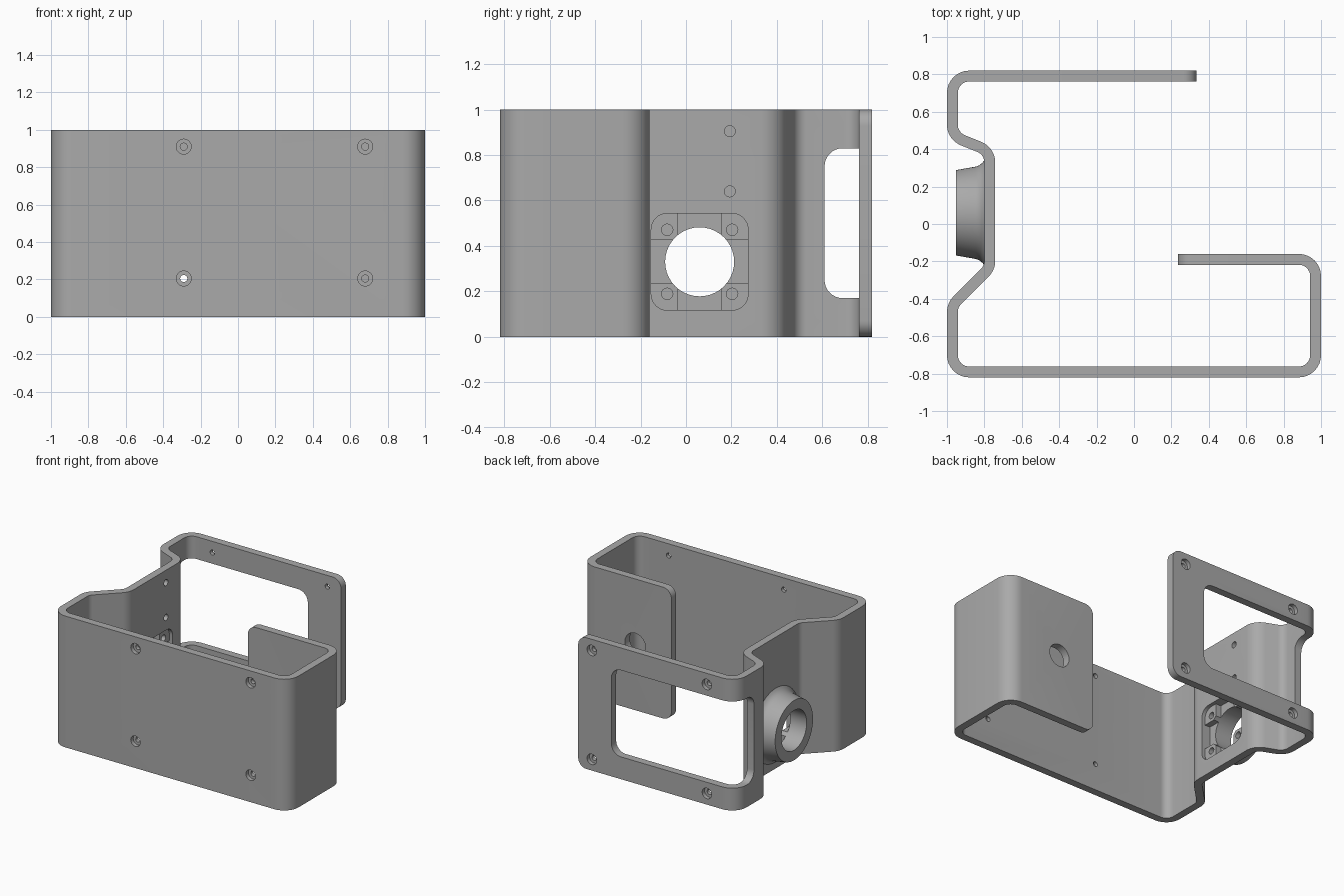
import bpy, bmesh
from math import pi, tan, sin, cos
from mathutils import Vector, Matrix

if "Cube" in bpy.data.objects:
    bpy.data.objects.remove(bpy.data.objects["Cube"])

grey = bpy.data.materials.new("grey plastic")
grey.use_nodes = True
grey.diffuse_color = (0.4, 0.4, 0.4, 1)
grey.node_tree.nodes["Principled BSDF"].inputs["Base Color"].default_value = (0.4, 0.4, 0.4, 1)


def finish(bm, name):
    bmesh.ops.recalc_face_normals(bm, faces=bm.faces)
    me = bpy.data.meshes.new(name)
    bm.to_mesh(me)
    bm.free()
    me.materials.append(grey)
    ob = bpy.data.objects.new(name, me)
    bpy.context.collection.objects.link(ob)
    return ob


def fillet(points, r, steps=8):
    """Round the inner corners of an open path; return (point, normal) pairs."""
    pts = [Vector(p) for p in points]
    side = lambda d: Vector((-d.y, d.x))
    out = [(pts[0], side((pts[1] - pts[0]).normalized()))]
    for a, b, c in zip(pts, pts[1:], pts[2:]):
        d1, d2 = (b - a).normalized(), (c - b).normalized()
        turn = d1.angle_signed(d2)          # clockwise positive
        start = b - d1 * r * tan(abs(turn) / 2)
        s = -1 if turn > 0 else 1
        centre = start + side(d1) * r * s
        for i in range(steps + 1):
            n = Matrix.Rotation(-turn * i / steps, 2) @ side(d1)
            out.append((centre - n * r * s, n))
    out.append((pts[-1], side((pts[-1] - pts[-2]).normalized())))
    return out


def strip(path, half, height):
    """Bent plate following the path, with rounded free ends."""
    bm = bmesh.new()
    rings = []
    for p, n in path:
        a, b = p + n * half, p - n * half
        rings.append([bm.verts.new((q.x, q.y, z))
                      for q, z in ((a, 0), (b, 0), (b, height), (a, height))])
    for r1, r2 in zip(rings, rings[1:]):
        for i in range(4):
            j = (i + 1) % 4
            bm.faces.new((r1[i], r1[j], r2[j], r2[i]))
    corners = []
    for ring in (rings[0], rings[-1]):
        bm.faces.new(ring)
        corners += [bm.edges.get((ring[0], ring[1])), bm.edges.get((ring[2], ring[3]))]
    bmesh.ops.recalc_face_normals(bm, faces=bm.faces)
    bmesh.ops.bevel(bm, geom=corners, offset=0.07, segments=8, profile=0.5, affect='EDGES')
    return finish(bm, "bent_frame")


def box(lo, hi, rounded=None, r=0.07):
    """Box between two corners; rounded(edge direction, edge middle) picks edges."""
    lo, hi = Vector(lo), Vector(hi)
    bm = bmesh.new()
    bmesh.ops.create_cube(bm, size=1)
    for v in bm.verts:
        v.co = Vector([(l + h) / 2 + c * (h - l) for l, h, c in zip(lo, hi, v.co)])
    if rounded:
        edges = [e for e in bm.edges
                 if rounded((e.verts[0].co - e.verts[1].co).normalized(),
                            (e.verts[0].co + e.verts[1].co) / 2)]
        bmesh.ops.bevel(bm, geom=edges, offset=r, segments=8, profile=0.5, affect='EDGES')
    return finish(bm, "cutter")


def cylinder(p, q, r):
    p, q = Vector(p), Vector(q)
    bm = bmesh.new()
    turn = (q - p).to_track_quat('Z', 'Y').to_matrix().to_4x4()
    bmesh.ops.create_cone(bm, cap_ends=True, segments=40 if r > 0.1 else 24,
                          radius1=r, radius2=r, depth=(q - p).length,
                          matrix=Matrix.Translation((p + q) / 2) @ turn)
    return finish(bm, "cutter")


def lathe_x(profile, y, z, seg=64):
    """Solid of revolution around an axis along x."""
    bm = bmesh.new()
    rings = [[bm.verts.new((x, y + r * cos(2 * pi * i / seg), z + r * sin(2 * pi * i / seg)))
              for i in range(seg)] for r, x in profile]
    for a, b in zip(rings, rings[1:]):
        for i in range(seg):
            j = (i + 1) % seg
            bm.faces.new((a[i], a[j], b[j], b[i]))
    bm.faces.new(rings[0])
    bm.faces.new(rings[-1])
    return finish(bm, "collar")


def combine(target, other, operation):
    m = target.modifiers.new(operation, 'BOOLEAN')
    m.operation, m.solver, m.object = operation, 'EXACT', other
    bpy.context.view_layer.objects.active = target
    bpy.ops.object.modifier_apply(modifier=m.name)
    bpy.data.objects.remove(other)


# Bent plate
path = [(0.335, 0.791), (-0.971, 0.791), (-0.971, 0.47), (-0.771, 0.39),
        (-0.771, -0.234), (-0.971, -0.434), (-0.971, -0.791),
        (0.971, -0.791), (0.971, -0.189), (0.235, -0.189)]
frame = strip(fillet(path, 0.09), 0.029, 1)

# Flared collar on the outside of the recessed wall
CY, CZ = 0.06, 0.33
collar = lathe_x([(0.285, -0.775), (0.285, -0.797), (0.268, -0.81), (0.255, -0.825),
                  (0.247, -0.845), (0.228, -0.953)], CY, CZ)
combine(frame, collar, 'UNION')

cutters = []

# Window wrapping round the back corner
cutters.append(box((-1.2, 0.61, 0.17), (0.055, 0.9, 0.83),
                   lambda d, m: (abs(d.y) > 0.9 and m.x > 0) or (abs(d.x) > 0.9 and m.y < 0.7),
                   0.08))

# Socket inside the wall: shallow rounded square, deeper cross, bore, screw holes
H, W = 0.213, 0.095
cutters.append(box((-0.77, CY - H, CZ - H), (-0.7, CY + H, CZ + H),
                   lambda d, m: abs(d.x) > 0.9))
for a, b in ((H, W), (W, H)):
    cutters.append(box((-0.815, CY - a, CZ - b), (-0.71, CY + a, CZ + b)))
cutters.append(cylinder((-1.1, CY, CZ), (-0.69, CY, CZ), 0.152))
for sy in (-1, 1):
    for sz in (-1, 1):
        y, z = CY + sy * 0.143, CZ + sz * 0.141
        cutters.append(cylinder((-0.86, y, z), (-0.72, y, z), 0.025))

# Two pilot holes above the socket
for z in (0.64, 0.905):
    cutters.append(cylinder((-0.785, 0.193, z), (-0.7, 0.193, z), 0.024))

# Counterbored screw holes in the front and back plates
for side, xs, zs in ((-1, (-0.29, 0.68), (0.205, 0.91)), (1, (-0.75, 0.22), (0.085, 0.915))):
    for x in xs:
        for z in zs:
            cutters.append(cylinder((x, side * 0.7, z), (x, side * 0.9, z), 0.019))
            cutters.append(cylinder((x, side * 0.79, z), (x, side * 0.9, z), 0.04))

# Round hole in the return panel
cutters.append(cylinder((0.54, -0.3, 0.5), (0.54, -0.1, 0.5), 0.087))

for c in cutters:
    combine(frame, c, 'DIFFERENCE')

bpy.ops.object.select_all(action='DESELECT')
frame.select_set(True)
bpy.context.view_layer.objects.active = frame
bpy.ops.object.shade_smooth_by_angle(angle=pi / 6)
